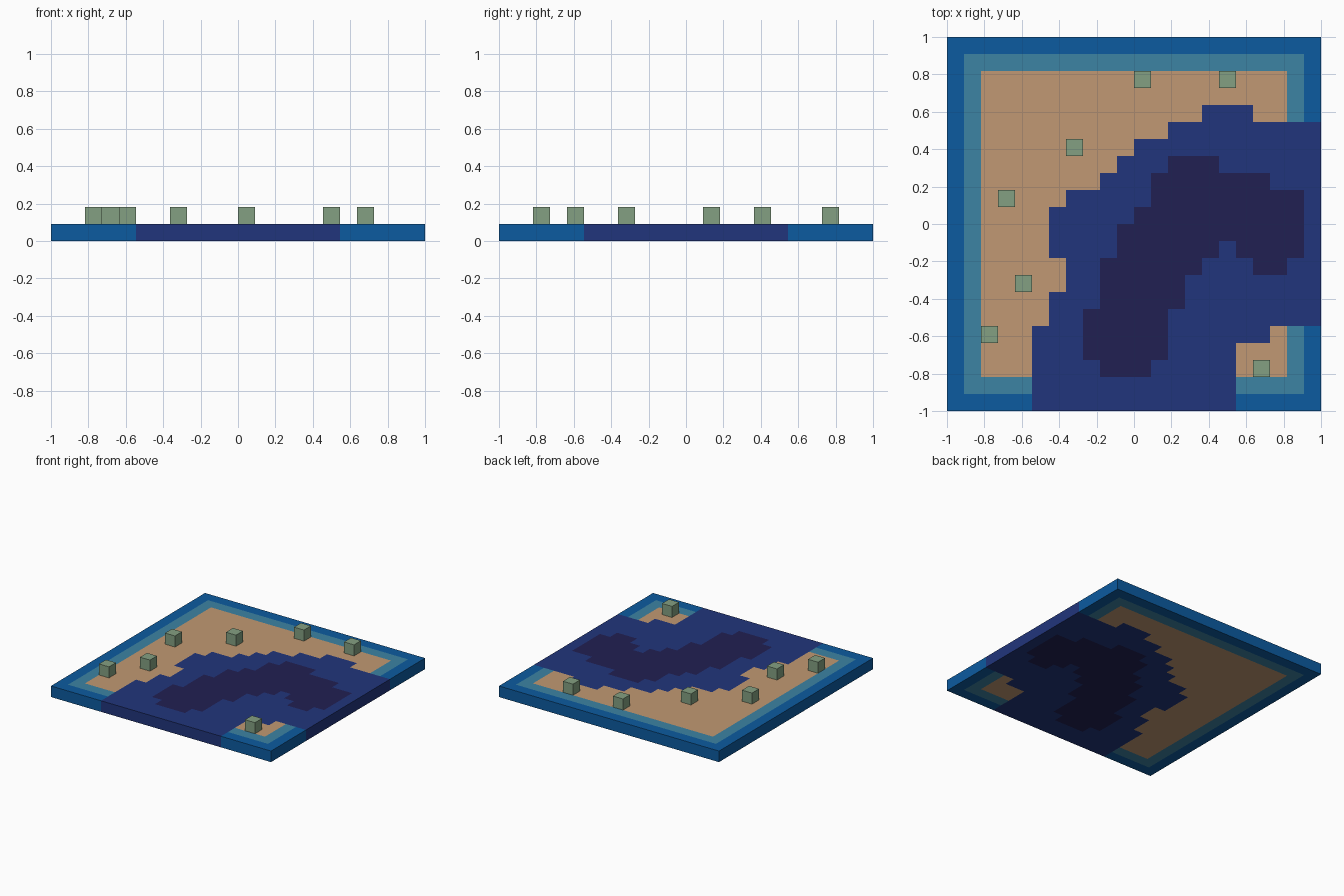
import bpy
import bmesh

if "Cube" in bpy.data.objects:
    bpy.data.objects.remove(bpy.data.objects["Cube"], do_unlink=True)

N = 22               # tiles along each side
CELL = 2 / N


def material(name, rgb):
    """Flat material from an sRGB colour (0-255)."""
    lin = [((c / 255 + 0.055) / 1.055) ** 2.4 if c > 10 else c / 255 / 12.92 for c in rgb]
    mat = bpy.data.materials.new(name)
    mat.use_nodes = True
    mat.diffuse_color = (*lin, 1)
    bsdf = next(n for n in mat.node_tree.nodes if n.type == 'BSDF_PRINCIPLED')
    bsdf.inputs["Base Color"].default_value = (*lin, 1)
    bsdf.inputs["Roughness"].default_value = 0.9
    return mat


RIM, SHALLOWS, SAND, DEEP, TRENCH = range(5)
tile_mats = [
    material("rim blue", (12, 91, 160)),
    material("shallow teal", (60, 131, 163)),
    material("sand", (193, 153, 115)),
    material("deep navy", (33, 53, 124)),
    material("trench indigo", (33, 32, 82)),
]
green = material("sage green", (132, 160, 130))

# Column spans (start, end) of the water, row by row from the back
DEEP_SPANS = {4: (15, 18), 5: (13, 22), 6: (11, 22), 7: (10, 22), 8: (9, 22),
              9: (7, 22), 10: (6, 22), 11: (6, 22), 12: (6, 22), 13: (7, 22),
              14: (7, 22), 15: (6, 22), 16: (6, 22), 17: (5, 19), 18: (5, 17),
              19: (5, 17), 20: (5, 17), 21: (5, 17)}
TRENCH_SPANS = {7: [(13, 16)], 8: [(12, 19)], 9: [(12, 21)], 10: [(11, 21)],
                11: [(10, 21)], 12: [(10, 16), (17, 21)], 13: [(9, 15), (18, 20)],
                14: [(9, 14)], 15: [(9, 14)], 16: [(8, 13)], 17: [(8, 13)],
                18: [(8, 13)], 19: [(9, 12)]}


def tile_kind(col, row):
    if any(a <= col < b for a, b in TRENCH_SPANS.get(row, [])):
        return TRENCH
    a, b = DEEP_SPANS.get(row, (0, 0))
    if a <= col < b:
        return DEEP
    # Concentric rings: rim, shallows, then sand
    return min(col, row, N - 1 - col, N - 1 - row, SAND)


def finish(bm, name, mats):
    mesh = bpy.data.meshes.new(name)
    bm.to_mesh(mesh)
    bm.free()
    for mat in mats:
        mesh.materials.append(mat)
    obj = bpy.data.objects.new(name, mesh)
    bpy.context.collection.objects.link(obj)
    return obj


# Seabed slab: a tiled grid extruded one tile high, coloured tile by tile
bm = bmesh.new()
bmesh.ops.create_grid(bm, x_segments=N, y_segments=N, size=1)
ext = bmesh.ops.extrude_face_region(bm, geom=bm.faces[:])
top = [v for v in ext["geom"] if isinstance(v, bmesh.types.BMVert)]
bmesh.ops.translate(bm, verts=top, vec=(0, 0, CELL))
bmesh.ops.recalc_face_normals(bm, faces=bm.faces[:])
for face in bm.faces:
    c = face.calc_center_median()
    col = max(0, min(N - 1, int((c.x + 1) / CELL)))
    row = max(0, min(N - 1, int((1 - c.y) / CELL)))
    face.material_index = tile_kind(col, row)
finish(bm, "seabed_slab", tile_mats)

# Plant blocks: one-tile cubes standing on the sand, as (column, row)
for i, (col, row) in enumerate([(11, 2), (16, 2), (7, 6), (3, 9), (4, 14), (2, 17), (18, 19)], 1):
    bm = bmesh.new()
    bmesh.ops.create_cube(bm, size=CELL)
    block = finish(bm, f"plant_block_{i}", [green])
    block.location = ((col + 0.5) * CELL - 1, 1 - (row + 0.5) * CELL, 1.5 * CELL)
